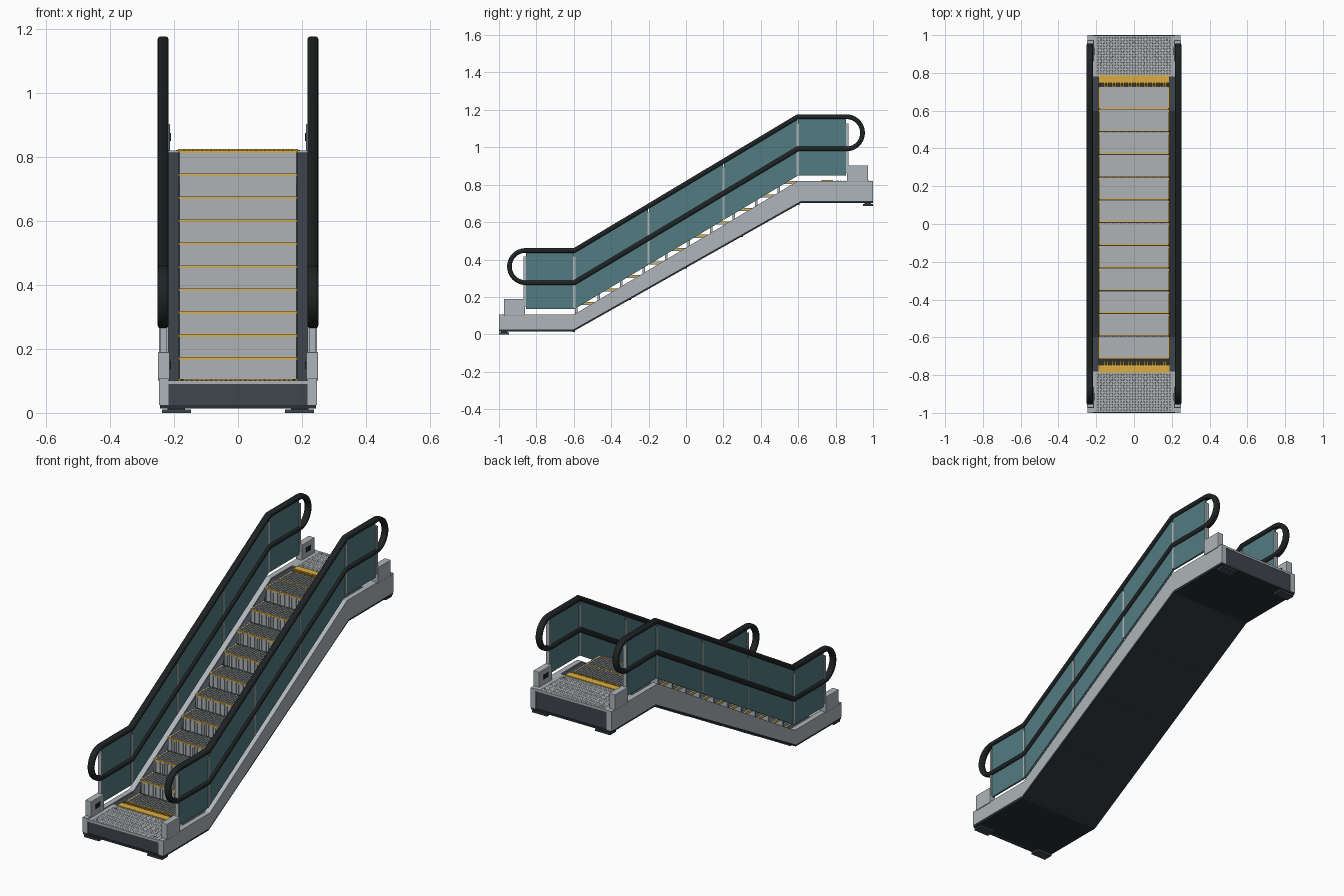
import bpy, bmesh, math
from mathutils import Vector

if "Cube" in bpy.data.objects:
    bpy.data.objects.remove(bpy.data.objects["Cube"])


def material(name, rgb):
    m = bpy.data.materials.new(name)
    m.diffuse_color = (*rgb, 1)
    m.use_nodes = True
    m.node_tree.nodes["Principled BSDF"].inputs["Base Color"].default_value = m.diffuse_color
    return m


SILVER = material("brushed_metal", (0.42, 0.46, 0.48))
TREAD = material("tread_metal", (0.42, 0.45, 0.46))
DARK = material("dark_panel", (0.05, 0.06, 0.075))
SOFFIT = material("soffit_black", (0.022, 0.03, 0.034))
RUBBER = material("rubber", (0.014, 0.017, 0.018))
GLASS = material("tinted_glass", (0.085, 0.2, 0.22))
YELLOW = material("safety_yellow", (0.72, 0.42, 0.05))


def finish(bm, name, mat, bevel=0):
    bmesh.ops.recalc_face_normals(bm, faces=bm.faces)
    me = bpy.data.meshes.new(name)
    bm.to_mesh(me)
    bm.free()
    ob = bpy.data.objects.new(name, me)
    bpy.context.collection.objects.link(ob)
    me.materials.append(mat)
    if bevel:
        b = ob.modifiers.new("bevel", "BEVEL")
        b.width, b.segments, b.limit_method = bevel, 2, "ANGLE"
    return ob


def boxes(name, items, mat, bevel=0):
    """One object from boxes given as (x0, x1, y0, y1, z0, z1)."""
    bm = bmesh.new()
    for x0, x1, y0, y1, z0, z1 in items:
        vs = bmesh.ops.create_cube(bm, size=1)["verts"]
        for v in vs:
            v.co = ((x0 + x1) / 2 + v.co.x * (x1 - x0),
                    (y0 + y1) / 2 + v.co.y * (y1 - y0),
                    (z0 + z1) / 2 + v.co.z * (z1 - z0))
    return finish(bm, name, mat, bevel)


def profile(name, pts, x0, x1, mat, bevel=0):
    """Side (y, z) outline extruded across x."""
    bm = bmesh.new()
    f = bm.faces.new([bm.verts.new((x0, y, z)) for y, z in pts])
    new = bmesh.ops.extrude_face_region(bm, geom=[f])["geom"]
    bmesh.ops.translate(bm, vec=(x1 - x0, 0, 0),
                        verts=[v for v in new if isinstance(v, bmesh.types.BMVert)])
    return finish(bm, name, mat, bevel)


def mirror(ob):
    m = ob.modifiers.new("mirror", "MIRROR")
    m.use_axis = (True, False, False)
    return ob


LOW, HIGH, BEND = 0.107, 0.82, 0.597
RISE = HIGH - LOW

# Side trusses and inner skirts
bottom = [(-1, 0.025), (-0.605, 0.025), (0.613, 0.712), (1, 0.712)]


def truss_outline(drop, end):
    return [(-end, bottom[0][1]), *bottom[1:3], (end, bottom[3][1]), (end, HIGH - drop),
            (BEND, HIGH - drop), (-BEND, LOW - drop), (-end, LOW - drop)]


mirror(profile("side_truss", truss_outline(0, 1), 0.217, 0.246, SILVER))
mirror(profile("inner_skirt", truss_outline(0.006, 0.78), 0.185, 0.217, DARK))

# Underside cover with seam bars
under = bottom + [(y, z - 0.011) for y, z in reversed(bottom)]
profile("soffit", under, -0.244, 0.244, SOFFIT)
seams = []
for y in (-0.6, -0.3, 0, 0.3, 0.6):
    z = 0.017 + (y + 0.605) * 0.564
    seams.append((-0.22, 0.22, y - 0.006, y + 0.006, z - 0.006, z + 0.006))
boxes("soffit_seams", seams, DARK)

# Steps: tread plates, risers, cleats and yellow edging
PITCH, STEP_RISE, Y0, Z0 = 0.1203, 0.0718, -0.714, 0.1016
plates, cleats, nosing, edges, gaps = [], [], [], [], []
for k in range(12):
    y, z = Y0 + PITCH * k, Z0 + STEP_RISE * min(k, 10)
    plates.append((-0.182, 0.182, y + 0.003, y + PITCH, z - 0.016, z - 0.004))
    plates.append((-0.182, 0.182, y + 0.004, y + 0.014, z - 0.074, z - 0.006))
    for i in range(26):
        x = -0.176 + i * 0.352 / 25
        cleats.append((x - 0.004, x + 0.004, y + 0.006, y + PITCH - 0.003, z - 0.005, z))
        if 0 < k < 11:
            cleats.append((x - 0.004, x + 0.004, y + 0.001, y + 0.005, z - 0.07, z - 0.008))
    nosing.append((-0.182, 0.182, y, y + 0.007, z - 0.007, z + 0.0005))
    gaps.append((-0.182, 0.182, y + PITCH - 0.004, y + PITCH, z - 0.005, z - 0.003))
    for s in (-1, 1):
        a, b = sorted((s * 0.179, s * 0.184))
        edges.append((a, b, y + 0.003, y + PITCH - 0.003, z - 0.008, z + 0.0005))
boxes("step_plates", plates, TREAD)
boxes("step_cleats", cleats, TREAD)
boxes("step_nosing", nosing, YELLOW)
boxes("step_side_edges", edges, YELLOW)
boxes("step_gaps", gaps, DARK)

# Landings, combs, feet, end panels and newel boxes at both ends
for end, s, z, base in (("lower", -1, Z0, 0.014), ("upper", 1, HIGH, 0.701)):
    def span(a, b):
        return tuple(sorted((s * a, s * b)))

    boxes(end + "_landing_plate", [(-0.217, 0.217, *span(0.78, 0.998), z - 0.012, z)], TREAD)
    boxes(end + "_end_panel", [(-0.217, 0.217, *span(0.982, 0.996), base, z - 0.012)], DARK)
    # raised diamond tread pattern
    bm = bmesh.new()
    for i in range(26):
        for j in range(14):
            t = math.radians(45 if (i + j) % 2 else -45)
            c = Vector((-0.19 + i * 0.0152, s * (0.797 + j * 0.0145), z))
            u = Vector((math.cos(t), math.sin(t), 0)) * 0.006
            w = Vector((-math.sin(t), math.cos(t), 0)) * 0.002
            ring = [bm.verts.new(c + d) for d in (u, w, -u, -w)]
            top = bm.verts.new(c + Vector((0, 0, 0.002)))
            for q in range(4):
                bm.faces.new((ring[q], ring[(q + 1) % 4], top))
    finish(bm, end + "_landing_studs", TREAD)
    # corner screws
    bm = bmesh.new()
    for x in (-0.175, 0.175):
        for y in (0.812, 0.975):
            vs = bmesh.ops.create_cone(bm, cap_ends=True, segments=12, radius1=0.004,
                                       radius2=0.004, depth=0.004)["verts"]
            bmesh.ops.translate(bm, verts=vs, vec=(x, s * y, z + 0.001))
    finish(bm, end + "_landing_screws", DARK)
    comb = [(-0.187, 0.187, *span(0.747, 0.785), z - 0.01, z + 0.005)]
    for i in range(25):
        x = -0.169 + i * 0.352 / 25
        comb.append((x - 0.0035, x + 0.0035, *span(0.725, 0.748), z - 0.003, z + 0.004))
    boxes(end + "_comb", comb, YELLOW)
    mirror(boxes(end + "_foot", [(0.147, 0.238, *span(0.947, 1), base - 0.014, base - 0.004),
                                 (0.165, 0.22, *span(0.955, 0.99), base - 0.005, base + 0.002)], DARK))
    top = LOW if s < 0 else HIGH
    mirror(boxes(end + "_newel_box", [(0.213, 0.25, *span(0.86, 0.973), top - 0.006, top + 0.083)],
                 SILVER, 0.003))
    mirror(boxes(end + "_control_plate", [(0.210, 0.214, *span(0.895, 0.935), top + 0.03, top + 0.055)],
                 RUBBER))

# Glass balustrade panels, split at the posts
XG = 0.234


def slope(y):
    return RISE * (min(max(y, -BEND), BEND) + BEND) / (2 * BEND)


cuts = [-0.858, -0.597, -0.2, 0.2, 0.597, 0.858]
for i, (a, b) in enumerate(zip(cuts, cuts[1:])):
    a, b = a + 0.002, b - 0.002
    pts = [(a, 0.135 + slope(a)), (b, 0.135 + slope(b)), (b, 0.442 + slope(b)), (a, 0.442 + slope(a))]
    mirror(profile(f"glass_panel_{i + 1}", pts, XG - 0.005, XG + 0.005, GLASS))
posts = []
for y in cuts[1:-1]:
    posts.append((XG - 0.007, XG + 0.007, y - 0.006, y + 0.006, slope(y) + 0.14, slope(y) + 0.415))
for y in (-0.862, 0.862):
    posts.append((XG - 0.01, XG + 0.01, y - 0.006, y + 0.006, slope(y) + 0.15, slope(y) + 0.415))
mirror(boxes("glass_posts", posts, SILVER))

# Handrail: closed loop with round ends, swept with a rounded section
R, YC, ZL, ZH = 0.086, 0.858, 0.3625, 1.0775
path = [(-BEND, ZL + R), (BEND, ZH + R)]
path += [(YC + R * math.sin(t), ZH + R * math.cos(t)) for t in [math.pi * i / 20 for i in range(21)]]
path += [(BEND, ZH - R), (-BEND, ZL - R)]
path += [(-YC - R * math.sin(t), ZL - R * math.cos(t)) for t in [math.pi * i / 20 for i in range(21)]]
section = []
for cx, cz, a0 in ((1, 1, 0), (-1, 1, 90), (-1, -1, 180), (1, -1, 270)):
    for i in range(4):
        t = math.radians(a0 + 30 * i)
        section.append((cx * 0.007 + 0.010 * math.cos(t), cz * 0.003 + 0.0095 * math.sin(t)))
bm = bmesh.new()
rings, n = [], len(path)
for i in range(n):
    p, q, r = (Vector(path[(i + d) % n]) for d in (-1, 0, 1))
    d1, d2 = (q - p).normalized(), (r - q).normalized()
    t = (d1 + d2).normalized()
    nrm = Vector((-t.y, t.x)) / max(t.dot(d1), 0.5)
    rings.append([bm.verts.new((XG + sx, q.x + nrm.x * sz, q.y + nrm.y * sz)) for sx, sz in section])
m = len(section)
for i in range(n):
    A, B = rings[i], rings[(i + 1) % n]
    for j in range(m):
        bm.faces.new((A[j], A[(j + 1) % m], B[(j + 1) % m], B[j]))
rail = mirror(finish(bm, "handrail", RUBBER))
bpy.context.view_layer.objects.active = rail
rail.select_set(True)
bpy.ops.object.shade_smooth_by_angle(angle=math.radians(40))
